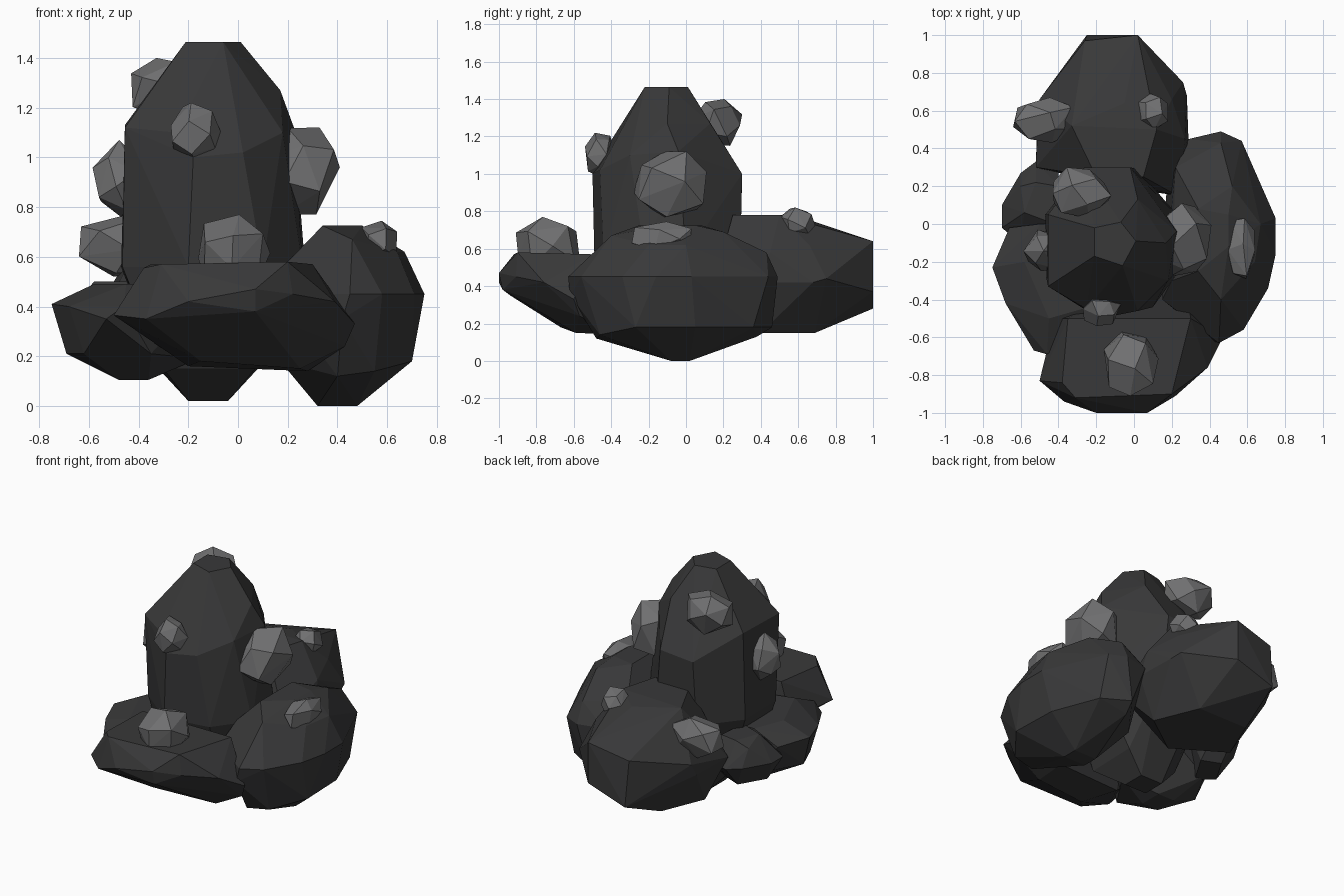
import bpy, bmesh, math, random
from mathutils import Vector, Euler


def material(name, g):
    m = bpy.data.materials.new(name)
    m.diffuse_color = (g, g, g * 1.02, 1)
    return m


DARK = material("dark_stone", 0.04)
LIGHT = material("light_stone", 0.16)


def hull(name, points, mat):
    """Flat-faced convex stone wrapped around its corner points."""
    bm = bmesh.new()
    for p in points:
        bm.verts.new(p)
    res = bmesh.ops.convex_hull(bm, input=bm.verts)
    loose = {e for k in ("geom_interior", "geom_unused") for e in res[k]
             if isinstance(e, bmesh.types.BMVert)}
    bmesh.ops.delete(bm, geom=list(loose), context='VERTS')
    bmesh.ops.dissolve_limit(bm, angle_limit=math.radians(4), verts=bm.verts, edges=bm.edges)
    bmesh.ops.recalc_face_normals(bm, faces=bm.faces)
    me = bpy.data.meshes.new(name)
    bm.to_mesh(me)
    bm.free()
    me.materials.append(mat)
    ob = bpy.data.objects.new(name, me)
    bpy.context.collection.objects.link(ob)
    return ob


def rock(name, *rings):
    """Rock from (height, outline) rings; an outline point may carry its own height."""
    hull(name, [(p[0], p[1], p[2] if len(p) > 2 else z) for z, ring in rings for p in ring], DARK)


def nodule(name, lo, hi, seed, n=15):
    """Small faceted pebble filling the box lo..hi."""
    rnd = random.Random(seed)
    turn = Euler([rnd.uniform(0, 6.28) for _ in range(3)])
    pts = []
    for i in range(n):
        z = 1 - 2 * (i + 0.5) / n
        r, a = math.sqrt(1 - z * z), i * 2.39996
        p = Vector((r * math.cos(a), r * math.sin(a), z)) * rnd.uniform(0.9, 1.1)
        p.rotate(turn)
        pts.append(p)
    mn = [min(p[k] for p in pts) for k in range(3)]
    mx = [max(p[k] for p in pts) for k in range(3)]
    hull(name, [[lo[k] + (p[k] - mn[k]) / (mx[k] - mn[k]) * (hi[k] - lo[k]) for k in range(3)]
                for p in pts], LIGHT)


# Tall central rock
rock("central_rock",
     (1.465, [(-.21, -.02), (-.07, .01), (.01, -.09), (-.06, -.22), (-.21, -.17)]),
     (1.27, [(.17, -.1), (.02, .13)]),
     (1.10, [(-.455, .05, 1.13), (-.455, -.33, 1.12), (-.25, -.45), (.02, -.46, 1.02),
             (.18, -.3), (.225, -.04, 1.12), (-.02, .3, 1.0), (-.26, .3, .98), (-.18, -.5, 1.0)]),
     (0.56, [(-.47, .05), (-.465, -.28), (-.2, -.49), (.1, -.44), (.26, -.22), (.27, .0),
             (.02, .29), (-.28, .29)]),
     (0.15, [(-.32, 0), (-.3, -.3), (.07, -.3), (.08, .05)]),
     (0.02, [(-.2, -.13), (-.04, -.13), (-.04, .02), (-.2, .02)]))

# Low slab at the front
rock("front_rock",
     (0.57, [(-.38, -.84, .555), (-.31, -.92), (.2, -.9, .58), (.3, -.5), (-.35, -.5)]),
     (0.42, [(-.2, -1.0), (.07, -1.0, .47), (.22, -.91, .45), (.39, -.76), (.47, -.6, .33)]),
     (0.34, [(-.5, -.83, .365), (-.37, -.94, .35), (-.42, -.5), (.07, -.98, .38)]),
     (0.16, [(-.15, -.67, .18), (.25, -.59, .15), (.43, -.57, .24), (.28, -.35, .14), (-.2, -.4)]))

# Large rock on the right
rock("right_rock",
     (0.725, [(.34, -.25), (.5, -.12), (.5, .05), (.34, .08)]),
     (0.62, [(.67, .0), (.64, -.2), (.46, -.4, .67), (.52, .2, .69), (.2, -.3, .58),
             (.22, .3, .6), (.46, .43, .58)]),
     (0.45, [(.75, .03), (.75, -.16), (.71, -.34), (.58, -.56), (.45, -.63), (.46, .49),
             (.57, .44), (.29, .45), (.15, -.4)]),
     (0.18, [(.7, -.27), (.69, .05), (.55, -.46, .14), (.4, -.48, .12), (.57, .36), (.4, .46),
             (.38, .38, .13), (.42, -.62, .35), (.17, -.2), (.17, .15)]),
     (0.0, [(.32, -.08), (.48, -.08), (.48, .02), (.32, .02)]))

# Broad rock at the back
rock("back_rock",
     (0.78, [(-.33, .52), (-.2, .25), (.05, .25), (.12, .5), (-.05, .64, .76)]),
     (0.62, [(.02, 1.0, .64), (-.26, .97, .58), (.2, .66), (.26, .75, .44), (.27, .45, .58),
             (-.36, .84, .54), (-.5, .66, .5)]),
     (0.42, [(-.52, .3), (-.51, .62), (.29, .4), (.28, .68), (.23, .15)]),
     (0.28, [(-.25, 1.0), (.02, 1.0, .37)]),
     (0.15, [(-.42, .4), (-.3, .69), (.06, .69), (.18, .4), (-.1, .2)]))

# Low rock on the left
rock("left_rock",
     (0.49, [(-.58, -.2), (-.5, 0), (-.45, -.5), (-.1, -.4), (-.15, 0)]),
     (0.40, [(-.75, -.23, .41), (-.68, -.42), (-.53, -.67, .35), (-.46, -.69), (-.66, -.02)]),
     (0.21, [(-.69, -.25), (-.62, -.42), (-.16, -.3, .19), (-.35, -.58), (-.55, 0)]),
     (0.105, [(-.48, -.2), (-.36, -.2), (-.36, -.35), (-.48, -.35)]))

# Small rock tucked in at the back left
rock("small_rock",
     (0.50, [(-.58, .06), (-.52, .22), (-.4, .2), (-.42, .0), (-.6, .2, .46)]),
     (0.35, [(-.7, .1), (-.7, -.02), (-.6, .27), (-.52, .33), (-.4, .3), (-.6, -.1)]),
     (0.20, [(-.62, .03), (-.52, .2), (-.4, .15), (-.52, -.05)]))

# Pale nodules embedded in the rocks
boxes = {
    "front_nodule": ((-.27, -.54, .98), (-.07, -.37, 1.22)),
    "upper_left_nodule": ((-.43, .03, 1.15), (-.12, .30, 1.40)),
    "right_nodule": ((.10, -.28, .77), (.41, .11, 1.12)),
    "slab_nodule": ((-.16, -.91, .46), (.13, -.57, .77)),
    "right_rock_nodule": ((.48, -.29, .58), (.64, .03, .745)),
    "back_top_nodule": ((.02, .50, .65), (.18, .69, .82)),
    "back_left_nodule": ((-.64, .43, .52), (-.30, .67, .77)),
    "left_nodule": ((-.585, -.25, .76), (-.38, -.03, 1.07)),
}
for i, (name, (lo, hi)) in enumerate(boxes.items()):
    nodule(name, lo, hi, i + 3)
